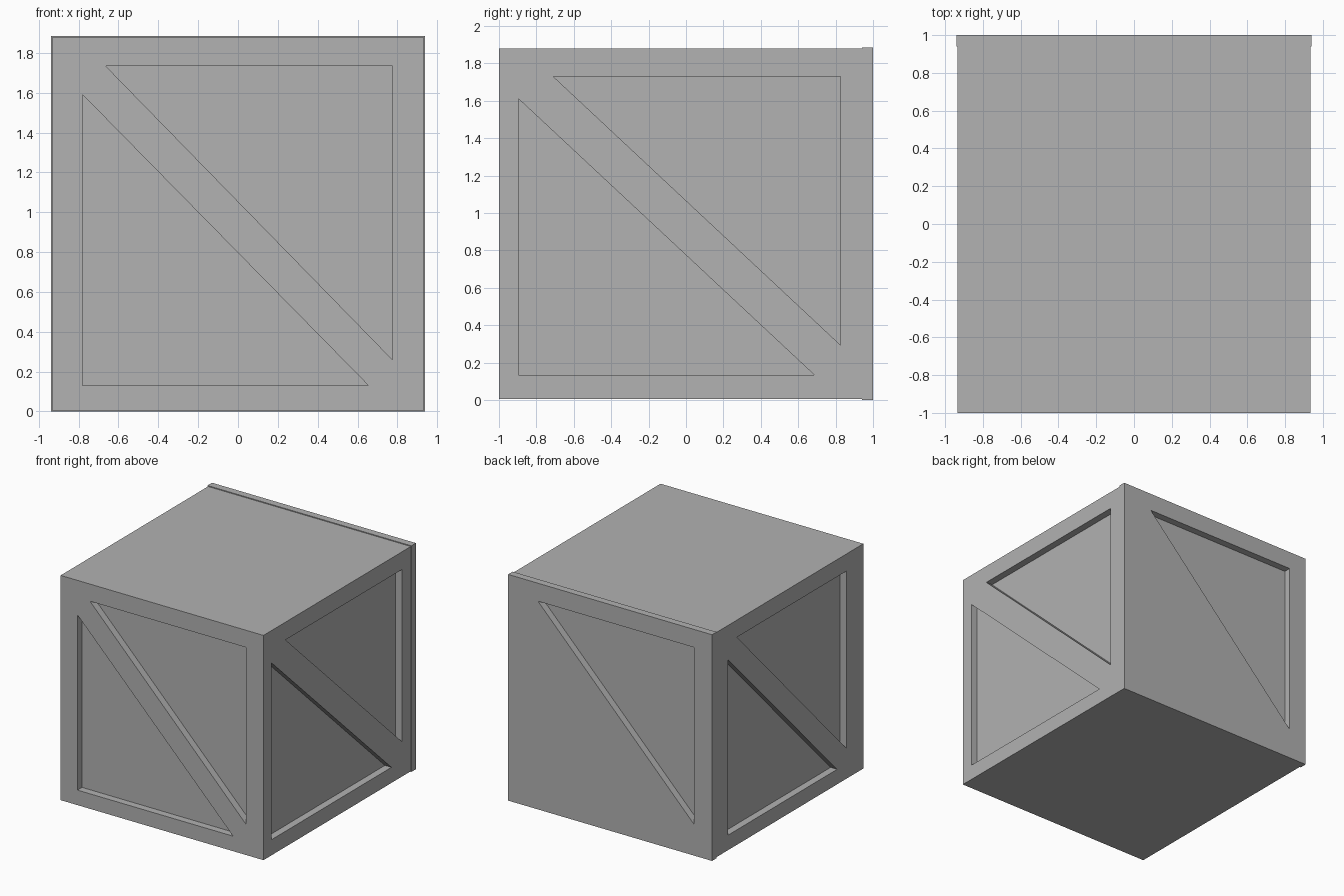
import bpy, bmesh
from math import pi
from mathutils import Matrix, Vector

cube = bpy.data.objects.get("Cube")
if cube:
    bpy.data.objects.remove(cube, do_unlink=True)

grey = bpy.data.materials.new("plain grey")
grey.use_nodes = True
colour = (0.445, 0.445, 0.445, 1)
grey.diffuse_color = colour
grey.node_tree.nodes["Principled BSDF"].inputs["Base Color"].default_value = colour

DEPTH = 0.06  # recess depth, equal to the back panel thickness


def add_object(name, bm):
    bmesh.ops.recalc_face_normals(bm, faces=bm.faces)
    mesh = bpy.data.meshes.new(name)
    bm.to_mesh(mesh)
    bm.free()
    mesh.materials.append(grey)
    obj = bpy.data.objects.new(name, mesh)
    bpy.context.collection.objects.link(obj)
    return obj


def box(name, low, high):
    low, high = Vector(low), Vector(high)
    bm = bmesh.new()
    bmesh.ops.create_cube(bm, size=1)
    bmesh.ops.scale(bm, vec=high - low, verts=bm.verts)
    bmesh.ops.translate(bm, vec=(low + high) / 2, verts=bm.verts)
    return add_object(name, bm)


def recess_cutter(name, triangles, angle, distance, depth):
    """Triangular prisms drawn on the front, then turned about z."""
    bm = bmesh.new()
    for tri in triangles:
        face = bm.faces.new([bm.verts.new((u, -distance - 0.1, z)) for u, z in tri])
        out = bmesh.ops.extrude_face_region(bm, geom=[face])
        moved = [v for v in out["geom"] if isinstance(v, bmesh.types.BMVert)]
        bmesh.ops.translate(bm, vec=(0, 0.1 + depth, 0), verts=moved)
    bm.transform(Matrix.Rotation(angle, 4, "Z"))
    cutter = add_object(name, bm)
    cutter.hide_render = True
    return cutter


def cut(target, cutter):
    mod = target.modifiers.new("recess", "BOOLEAN")
    mod.operation = "DIFFERENCE"
    mod.solver = "EXACT"
    mod.object = cutter
    bpy.context.view_layer.objects.active = target
    bpy.ops.object.modifier_apply(modifier=mod.name)
    bpy.data.objects.remove(cutter, do_unlink=True)


# Two triangles either side of a diagonal brace
square_face = [[(-0.78, 1.59), (-0.78, 0.13), (0.655, 0.13)],
               [(-0.665, 1.735), (0.775, 1.735), (0.775, 0.26)]]
long_face = [[(-0.895, 1.61), (-0.895, 0.135), (0.685, 0.135)],
             [(-0.71, 1.73), (0.825, 1.73), (0.825, 0.295)]]

# Crate body and the slightly larger panel on its back
body = box("crate_body", (-0.935, -1, 0.005), (0.935, 0.94, 1.878))
back = box("back_panel", (-0.94, 0.94, 0), (0.94, 1, 1.885))

cut(body, recess_cutter("front_cutter", square_face, 0, 1, DEPTH))
cut(body, recess_cutter("long_side_cutter", long_face, pi / 2, 0.935, DEPTH))
cut(body, recess_cutter("other_side_cutter", square_face, -pi / 2, 0.935, DEPTH))
cut(back, recess_cutter("back_cutter", square_face, pi, 1, DEPTH + 0.02))
